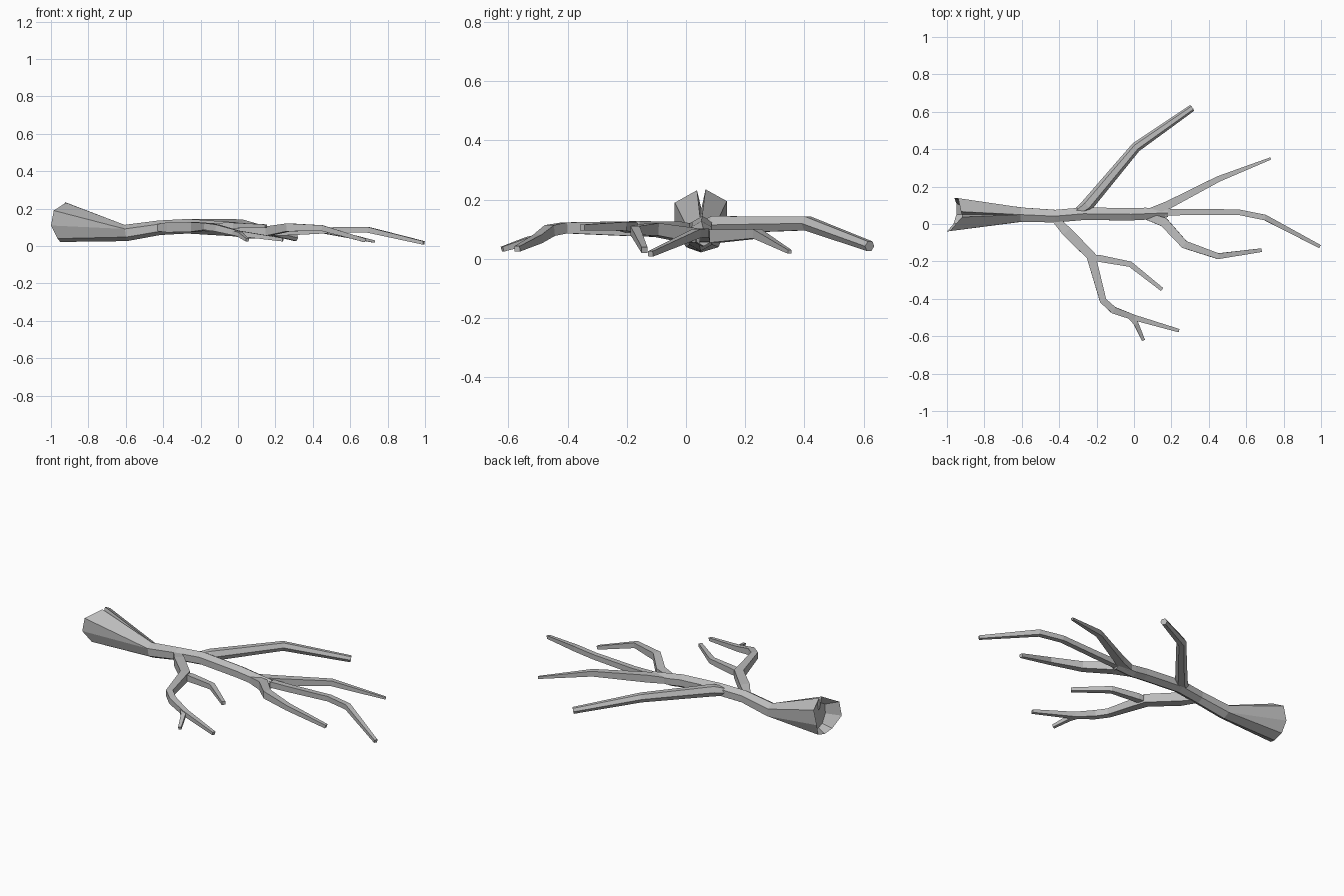
import bpy, bmesh, math
from mathutils import Vector

cube = bpy.data.objects.get("Cube")
if cube:
    bpy.data.objects.remove(cube)

bark = bpy.data.materials.new("grey_bark")
bark.use_nodes = True
bark.diffuse_color = (0.5, 0.5, 0.5, 1)
shader = bark.node_tree.nodes["Principled BSDF"]
shader.inputs["Base Color"].default_value = (0.5, 0.5, 0.5, 1)
shader.inputs["Roughness"].default_value = 0.9


def finish(bm, name):
    bmesh.ops.remove_doubles(bm, verts=bm.verts, dist=0.0005)
    bmesh.ops.recalc_face_normals(bm, faces=bm.faces)
    mesh = bpy.data.meshes.new(name)
    bm.to_mesh(mesh)
    bm.free()
    mesh.materials.append(bark)
    obj = bpy.data.objects.new(name, mesh)
    bpy.context.collection.objects.link(obj)
    return obj


def bridge(bm, a, b):
    """Join two rings, leaving out corners that share a vertex."""
    n = len(a)
    for i in range(n):
        j = (i + 1) % n
        corners = list(dict.fromkeys((a[i], a[j], b[j], b[i])))
        if len(corners) > 2:
            bm.faces.new(corners)


def add_tube(bm, path, sides, turn=0.0):
    """Faceted limb along (x, y, z, radius) points; returns its rings."""
    pts = [Vector(p[:3]) for p in path]
    rings = []
    for i, p in enumerate(pts):
        before = (p - pts[i - 1]).normalized() if i else Vector()
        after = (pts[i + 1] - p).normalized() if i < len(pts) - 1 else Vector()
        along = (before + after).normalized()
        side = Vector((0, 0, 1)).cross(along).normalized()
        up = along.cross(side)
        ring = []
        for k in range(sides):
            a = math.pi / 2 - 2 * math.pi * k / sides + turn
            ring.append(bm.verts.new(p + path[i][3] * (math.cos(a) * side + math.sin(a) * up)))
        rings.append(ring)
    for a, b in zip(rings, rings[1:]):
        bridge(bm, a, b)
    bm.faces.new(rings[-1])
    return rings


def limb(name, path, sides=4):
    """Limb with a flat top and closed ends."""
    bm = bmesh.new()
    rings = add_tube(bm, path, sides, math.pi / sides)
    bm.faces.new(rings[0])
    return finish(bm, name)


# Trunk with a flared, split and hollow broken end
bm = bmesh.new()
rings = add_tube(bm, [(-0.6, 0.05, 0.07, 0.044), (-0.42, 0.042, 0.098, 0.039),
                      (-0.27, 0.055, 0.106, 0.039), (-0.02, 0.052, 0.09, 0.038),
                      (0.06, 0.055, 0.078, 0.037), (0.18, 0.06, 0.07, 0.027)], 6)
rim = [(-0.92, 0.052, 0.17), (-0.92, 0.037, 0.232), (-0.985, -0.038, 0.19),
       (-1.0, -0.04, 0.11), (-0.965, 0.0, 0.04), (-0.95, 0.05, 0.022),
       (-0.95, 0.11, 0.04), (-0.96, 0.138, 0.11), (-0.94, 0.138, 0.195),
       (-0.925, 0.066, 0.235)]
outer = [bm.verts.new(p) for p in rim]
# order the narrow ring from the top round by the front
order = sorted(rings[0], key=lambda v: math.atan2(v.co.z - 0.07, v.co.y - 0.05))
top = max(range(6), key=lambda i: order[i].co.z)
order = [order[(top + i) % 6] for i in range(6)]
bridge(bm, outer, [order[i] for i in (0, 0, 1, 1, 2, 3, 4, 4, 5, 0)])
hollow = Vector((-0.91, 0.05, 0.11))
inner = []
for v in outer:
    co = v.co.lerp(hollow, 0.3)
    co.x = hollow.x
    inner.append(bm.verts.new(co))
bridge(bm, outer, inner)
bm.faces.new(inner)
finish(bm, "trunk")

# Long rear limb
limb("rear_limb", [(-0.33, 0.04, 0.104, 0.02), (-0.25, 0.1, 0.115, 0.034),
                   (0.01, 0.41, 0.12, 0.027), (0.31, 0.62, 0.043, 0.019)], 6)

# Front limb and its twigs
limb("front_limb", [(-0.44, 0.045, 0.098, 0.022), (-0.36, -0.04, 0.1, 0.038),
                    (-0.23, -0.17, 0.102, 0.036), (-0.165, -0.41, 0.105, 0.026),
                    (-0.11, -0.46, 0.096, 0.026), (0.0, -0.5, 0.068, 0.021),
                    (0.24, -0.57, 0.034, 0.013)])
limb("front_upper_twig", [(-0.24, -0.175, 0.102, 0.02), (-0.18, -0.185, 0.106, 0.026),
                          (-0.02, -0.215, 0.11, 0.021), (0.15, -0.35, 0.106, 0.014)])
limb("front_small_twig", [(-0.03, -0.49, 0.074, 0.014), (0.01, -0.53, 0.062, 0.018),
                          (0.05, -0.62, 0.033, 0.012)])

# Three limbs fanning out from the trunk end
limb("end_rear_limb", [(0.04, 0.05, 0.077, 0.024), (0.18, 0.1, 0.077, 0.031),
                       (0.45, 0.24, 0.085, 0.022), (0.73, 0.35, 0.024, 0.009)])
limb("end_middle_limb", [(0.1, 0.06, 0.072, 0.026), (0.3, 0.065, 0.075, 0.023),
                         (0.56, 0.063, 0.088, 0.021), (0.7, 0.035, 0.086, 0.021),
                         (0.993, -0.12, 0.017, 0.013)])
limb("end_front_limb", [(0.03, 0.055, 0.075, 0.024), (0.16, 0.01, 0.08, 0.035),
                        (0.27, -0.11, 0.1, 0.03), (0.45, -0.172, 0.096, 0.022),
                        (0.68, -0.14, 0.03, 0.014)])
